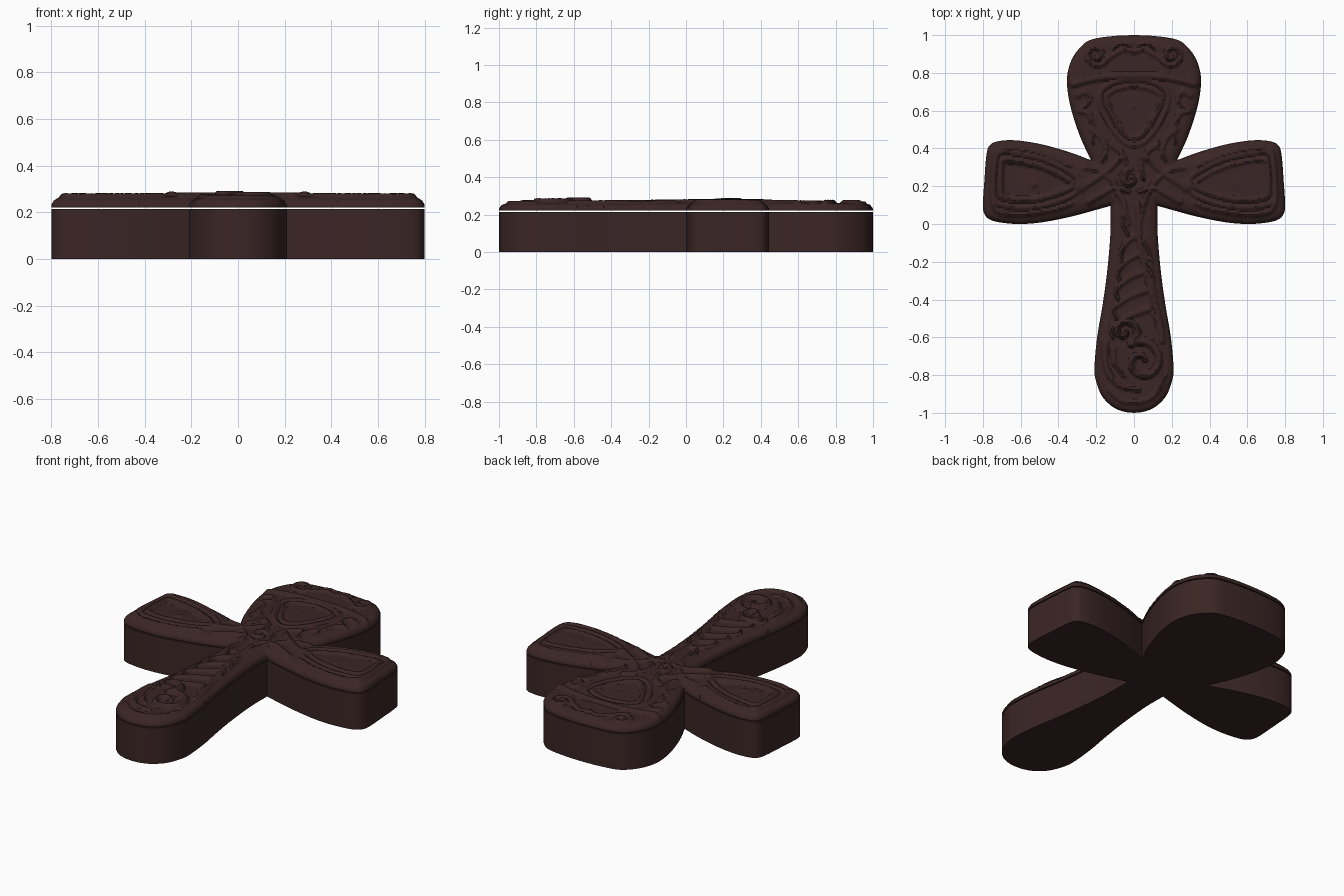
import bpy, bmesh, math
from mathutils import Vector, kdtree
from mathutils.geometry import delaunay_2d_cdt

if "Cube" in bpy.data.objects:
    bpy.data.objects.remove(bpy.data.objects["Cube"])

BASE_TOP, CAP_BOTTOM = 0.215, 0.221

wood = bpy.data.materials.new("dark brown")
wood.diffuse_color = (0.042, 0.019, 0.018, 1)
wood.use_nodes = True
wood.node_tree.nodes["Principled BSDF"].inputs["Base Color"].default_value = wood.diffuse_color


def smooth(pts, n=12, closed=False):
    """Catmull-Rom curve through points."""
    p = [Vector(q) for q in pts]
    p = [p[-1]] + p + p[:2] if closed else [2 * p[0] - p[1]] + p + [2 * p[-1] - p[-2]]
    out = []
    for a, b, c, d in zip(p, p[1:], p[2:], p[3:]):
        for i in range(n):
            t = i / n
            out.append(0.5 * (2 * b + (c - a) * t + (2 * a - 5 * b + 4 * c - d) * t * t
                              + (3 * b - a - 3 * c + d) * t ** 3))
    return out if closed else out + [p[-2]]


def spiral(cx, cy, r0, r1, a0, a1, n=60):
    out = []
    for i in range(n + 1):
        t = i / n
        a, r = math.radians(a0 + (a1 - a0) * t), r0 + (r1 - r0) * t
        out.append(Vector((cx + r * math.cos(a), cy + r * math.sin(a))))
    return out


def mirror(pts):
    return [Vector((-p.x, p.y)) for p in pts]


def tree(pts):
    kd = kdtree.KDTree(len(pts))
    for i, p in enumerate(pts):
        kd.insert((p.x, p.y, 0), i)
    kd.balance()
    return kd


def crossings(poly, y):
    xs = []
    for a, b in zip(poly, poly[1:] + poly[:1]):
        if (a.y > y) != (b.y > y):
            xs.append(a.x + (y - a.y) * (b.x - a.x) / (b.y - a.y))
    return sorted(xs)


# Cross outline: head, arm and stem on the right, mirrored to the left
head = [(0, 1), (.1, .996), (.22, .978), (.28, .94), (.33, .87), (.354, .78), (.348, .68),
        (.322, .57), (.28, .45), (.228, .338)]
arm = [(.228, .338), (.35, .383), (.5, .424), (.63, .443), (.72, .438), (.765, .415), (.782, .36),
       (.792, .23), (.8, .1), (.79, .05), (.76, .022), (.7, .007), (.6, 0), (.48, .01), (.33, .04),
       (.2, .075), (.125, .096)]
stem = [(.125, .096), (.125, -.05), (.142, -.25), (.165, -.42), (.195, -.6), (.209, -.75),
        (.204, -.82), (.17, -.91), (.11, -.97), (.05, -.994), (0, -1)]
right = smooth(head)[:-1] + smooth(arm)[:-1] + smooth(stem)
outline = (right + mirror(right[1:-1])[::-1])[::-1]
edge_kd = tree(outline)

# Carved strokes: (points, start width, end width, height)
strokes = []


def stroke(pts, w0, w1, h, both=False):
    strokes.append((pts, w0, w1, h))
    if both:
        strokes.append((mirror(pts), w0, w1, h))


# head: band, scrolls and leaves around the panel
stroke(smooth([(-.33, .74), (-.18, .775), (0, .785), (.18, .775), (.33, .74)], 40), .022, .022, .018)
stroke(spiral(.2, .895, .06, .018, 200, 650), .017, .013, .016, True)
stroke(smooth([(.15, .87), (.1, .9), (.05, .925), (0, .905)], 20), .018, .012, .012, True)
stroke(smooth([(.02, .95), (.07, .955), (.11, .93)], 20), .014, .008, .01, True)
stroke(smooth([(.3, .68), (.255, .7), (.235, .65), (.27, .61)], 20), .02, .01, .014, True)
stroke(smooth([(.29, .6), (.24, .58), (.215, .5), (.22, .43)], 20), .02, .01, .014, True)
stroke(smooth([(.22, .5), (.17, .45), (.15, .38), (.17, .33)], 20), .022, .01, .014, True)
stroke(smooth([(.12, .42), (.07, .38), (.04, .31), (.05, .24)], 20), .02, .012, .016, True)
# centre: crossing stalks and leaves
stroke(smooth([(.27, .2), (.2, .24), (.12, .3), (.06, .36)], 25), .024, .014, .016, True)
stroke(smooth([(.24, .12), (.17, .16), (.1, .19), (.03, .17)], 25), .024, .012, .016, True)
stroke(smooth([(.26, .3), (.18, .28), (.11, .22), (.06, .12), (.03, 0)], 25), .018, .014, .014, True)
stroke(spiral(-.02, .24, .05, .01, 90, 420), .018, .012, .02)
stroke(smooth([(-.08, .16), (-.05, .1), (-.06, .02), (-.03, -.06)], 25), .02, .01, .015)
# arms: knob and end bands
stroke([Vector((.285, .2))], .04, .04, .02, True)
stroke(smooth([(.34, .31), (.47, .365), (.6, .395), (.72, .39), (.74, .3), (.75, .12), (.7, .06),
               (.58, .05), (.42, .075), (.33, .11)], 30), .016, .016, .014, True)
# stem: vine, leaves and scrolls
stroke(smooth([(.02, .1), (.03, -.1), (.06, -.25), (.1, -.38), (.14, -.52), (.15, -.62)], 30), .018, .018, .016)
for i in range(5):
    y = -.05 - .1 * i
    k = .012 * i
    stroke(smooth([(.03 + k, y), (-.03, y - .04), (-.07 - k, y - .1), (-.06 - k, y - .15)], 20), .022, .009, .015)
    stroke(smooth([(.05 + k, y - .02), (.08 + k, y - .09), (.095 + k, y - .16)], 20), .016, .008, .012)
stroke(spiral(.04, -.73, .115, .02, 110, -330, 100), .026, .014, .026)
stroke(spiral(-.05, -.57, .075, .015, -60, 330, 80), .022, .012, .03)
stroke(smooth([(-.15, -.62), (-.155, -.72), (-.13, -.8), (-.07, -.86), (.03, -.88)], 30), .024, .012, .016)
stroke(smooth([(-.11, -.66), (-.1, -.74), (-.05, -.81)], 25), .02, .01, .016)
stroke(smooth([(-.13, -.88), (-.07, -.93), (0, -.945), (.07, -.93), (.13, -.88), (.165, -.8)], 30), .018, .014, .012)

samples = [(p, a + (b - a) * i / max(1, len(pts) - 1), h)
           for pts, a, b, h in strokes for i, p in enumerate(pts)]
stroke_kd = tree([s[0] for s in samples])

# Sunken panels with a double rim and a small stud
head_panel = smooth([(-.13, .69), (0, .728), (.13, .69), (.125, .61), (.06, .5), (0, .458),
                     (-.06, .5), (-.125, .61)], 12, True)
arm_panel = smooth([(.33, .215), (.48, .3), (.66, .338), (.7, .32), (.705, .17), (.68, .14),
                    (.56, .13), (.42, .16)], 12, True)
panels = [(p, tree(p), Vector(c)) for p, c in (
    (head_panel, (0, .62)), (arm_panel, (.53, .21)), (mirror(arm_panel), (-.53, .21)))]


def bump(d, w):
    return max(0, 1 - (d / w) ** 2)


def height(p):
    q = (p.x, p.y, 0)
    e = edge_kd.find(q)[2]
    t = min(e / .06, 1)
    z = .232 + .03 * math.sqrt(1 - (1 - t) ** 2)
    z += .008 * max(0, 1 - abs(p.y - .2) / .5) * t          # slight crown at the centre
    relief = 0
    for _, i, d in stroke_kd.find_range(q, .045):
        _, w, h = samples[i]
        relief = max(relief, h * bump(d, w))
    for poly, kd, c in panels:
        d = kd.find(q)[2]
        if (p - c).length < .25 and sum(x < p.x for x in crossings(poly, p.y)) % 2:
            relief = .014 * bump(d, .02) - .012 * min(d / .025, 1)
            relief += .012 * bump((p - c).length, .02) + .006 * bump((p - c).length, .09)
        else:
            relief = max(relief, .014 * bump(d, .02), .012 * bump(d - .042, .016))
    return z + relief * min(1, e / .03)


def make(name, bm):
    bmesh.ops.recalc_face_normals(bm, faces=bm.faces)
    me = bpy.data.meshes.new(name)
    bm.to_mesh(me)
    bm.free()
    me.materials.append(wood)
    ob = bpy.data.objects.new(name, me)
    bpy.context.collection.objects.link(ob)
    bpy.ops.object.select_all(action='DESELECT')
    ob.select_set(True)
    bpy.context.view_layer.objects.active = ob
    bpy.ops.object.shade_smooth_by_angle(angle=math.radians(40))


# Plain cross body
bm = bmesh.new()
face = bm.faces.new([bm.verts.new((p.x, p.y, 0)) for p in outline])
ext = bmesh.ops.extrude_face_region(bm, geom=[face], use_keep_orig=True)
for v in ext["geom"]:
    if isinstance(v, bmesh.types.BMVert):
        v.co.z = BASE_TOP
make("cross_body", bm)

# Carved top: fine grid filled inside the outline, raised by the relief
S = 0.0085
pts = list(outline)
for r in range(int(2 / S)):
    y = -1 + (r + .5) * S
    xs = crossings(outline, y)
    for a, b in zip(xs[::2], xs[1::2]):
        for k in range(math.ceil(a / S), math.floor(b / S) + 1):
            p = Vector(((k + .5 * (r % 2)) * S, y))
            if a < p.x < b and edge_kd.find((p.x, p.y, 0))[2] > .007:
                pts.append(p)
co, _, tris, *_ = delaunay_2d_cdt(pts, [], [list(range(len(outline)))], 1, 1e-6)
bm = bmesh.new()
vs = [bm.verts.new((p.x, p.y, height(p))) for p in co]
for t in tris:
    bm.faces.new([vs[i] for i in t])
bmesh.ops.delete(bm, geom=[v for v in bm.verts if not v.link_faces], context='VERTS')
rim = [e for e in bm.edges if e.is_boundary]
ext = bmesh.ops.extrude_edge_only(bm, edges=rim)
for v in ext["geom"]:
    if isinstance(v, bmesh.types.BMVert):
        v.co.z = CAP_BOTTOM
bmesh.ops.holes_fill(bm, edges=[e for e in bm.edges if e.is_boundary], sides=0)
make("carved_top", bm)
